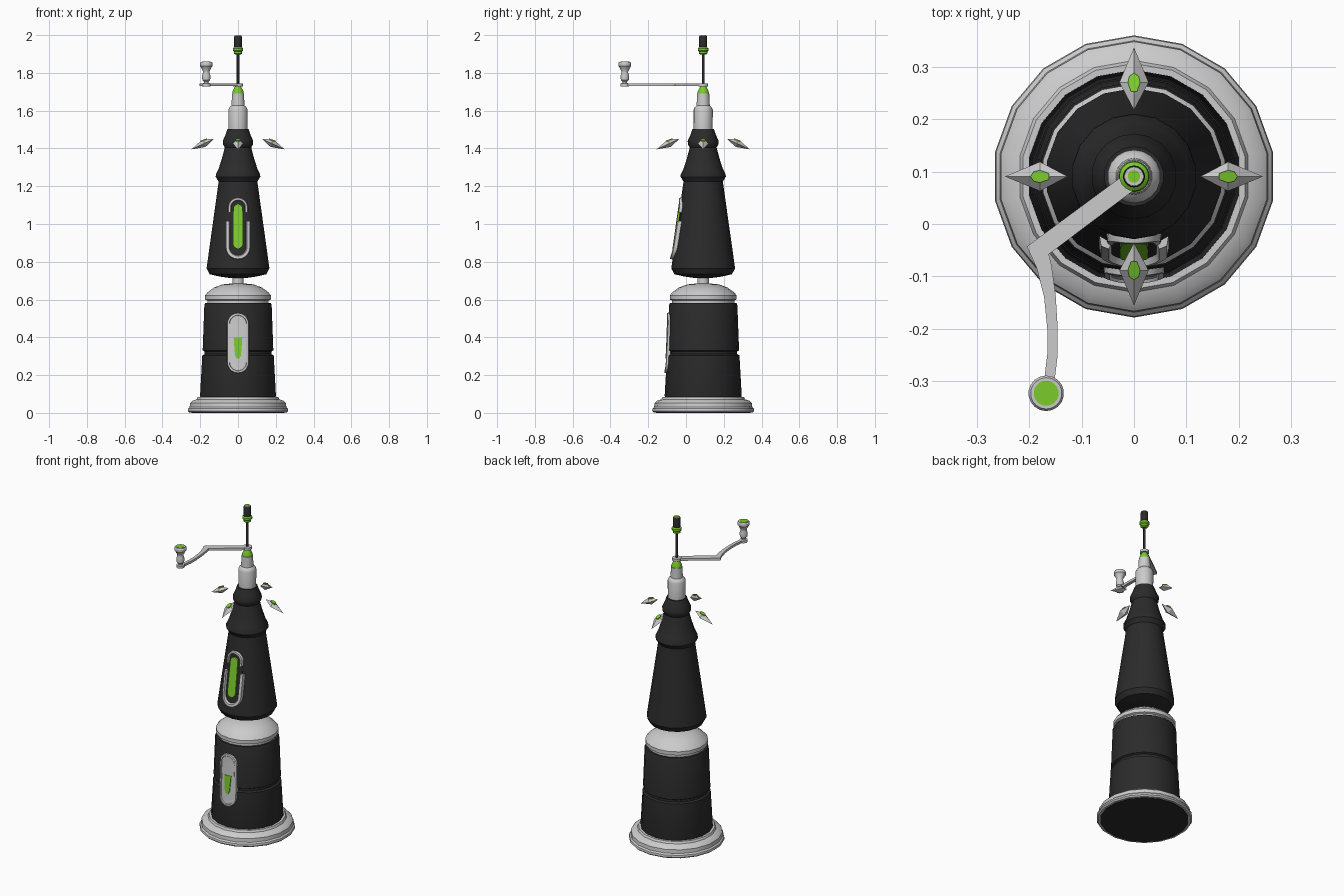
import bpy, bmesh, math

if "Cube" in bpy.data.objects:
    bpy.data.objects.remove(bpy.data.objects["Cube"])

YC = 0.091          # the tower axis sits behind the origin
SIDES = 18


def material(name, r, g, b):
    m = bpy.data.materials.new(name)
    m.diffuse_color = (r, g, b, 1)
    m.use_nodes = True
    m.node_tree.nodes["Principled BSDF"].inputs["Base Color"].default_value = m.diffuse_color
    return m


BLACK = material("matte_black", 0.024, 0.024, 0.024)
GREY = material("light_grey", 0.6, 0.6, 0.6)
GREEN = material("bright_green", 0.2, 0.6, 0.025)


def finish(name, bm, mat, angle=30, face_front=False):
    bmesh.ops.remove_doubles(bm, verts=bm.verts, dist=1e-5)
    bmesh.ops.recalc_face_normals(bm, faces=bm.faces)
    if face_front:
        bm.normal_update()
        if sum(f.normal.y * f.calc_area() for f in bm.faces) > 0:
            bmesh.ops.reverse_faces(bm, faces=bm.faces)
    me = bpy.data.meshes.new(name)
    bm.to_mesh(me)
    bm.free()
    me.materials.append(mat)
    ob = bpy.data.objects.new(name, me)
    bpy.context.collection.objects.link(ob)
    if angle:
        bpy.ops.object.select_all(action='DESELECT')
        ob.select_set(True)
        bpy.context.view_layer.objects.active = ob
        bpy.ops.object.shade_smooth_by_angle(angle=math.radians(angle))
    return ob


def lathe(name, profile, mat, x=0, y=YC, n=SIDES):
    """Turn (radius, z) points around a vertical axis, capping both ends."""
    bm = bmesh.new()
    rings = [[bm.verts.new((x + r * math.sin(2 * math.pi * i / n),
                            y + r * math.cos(2 * math.pi * i / n), z))
              for i in range(n)] for r, z in profile]
    for a, b in zip(rings, rings[1:]):
        for i in range(n):
            j = (i + 1) % n
            bm.faces.new((a[i], a[j], b[j], b[i]))
    bm.faces.new(rings[0])
    bm.faces.new(rings[-1])
    return finish(name, bm, mat)


def lower_radius(z):
    return 0.203 - 0.046 * (z - 0.08)


def upper_radius(z):
    return 0.168 - 0.142 * (z - 0.77)


def wrap(name, curves, radius, mat, closed):
    """Loft (curve, height) pairs of (u, z) points wrapped on the tower front."""
    bm = bmesh.new()
    rows = [[bm.verts.new((u, YC - math.sqrt((radius(z) + d) ** 2 - u * u), z))
             for u, z in c] for c, d in curves]
    n = len(rows[0])
    for a, b in zip(rows, rows[1:]):
        for i in range(n if closed else n - 1):
            j = (i + 1) % n
            bm.faces.new((a[i], a[j], b[j], b[i]))
    if not closed:
        for k in (0, -1):
            bm.faces.new([r[k] for r in rows])
    return finish(name, bm, mat, 30, True)


def arc(w, zc, a0, a1, n=10):
    return [(w * math.sin(a), zc + w * math.cos(a))
            for a in (a0 + (a1 - a0) * i / n for i in range(n + 1))]


def capsule(wt, wb, z0, z1):
    h = math.pi / 2
    return arc(wt, z1 - wt, -h, h) + arc(wb, z0 + wb, h, 3 * h)


def plate(name, curve, d, radius, mat):
    mid = [(0, z) for u, z in curve]
    return wrap(name, [(curve, -0.006), (curve, d), (mid, d)], radius, mat, True)


# Lower tower
lathe("base_underside", [(0.25, 0.0), (0.25, 0.01)], BLACK)
lathe("base_flange", [(0.262, 0.002), (0.27, 0.01), (0.268, 0.022), (0.26, 0.03), (0.258, 0.052),
                      (0.245, 0.064), (0.222, 0.072), (0.216, 0.084), (0.19, 0.084)], GREY)
lathe("lower_body", [(0.2, 0.075), (0.204, 0.09), (0.192, 0.305), (0.18, 0.311), (0.18, 0.325),
                     (0.19, 0.331), (0.181, 0.57), (0.176, 0.582), (0.15, 0.584)], BLACK)
lathe("shoulder_dome", [(0.165, 0.575), (0.165, 0.595), (0.177, 0.6), (0.177, 0.622), (0.165, 0.637),
                        (0.13, 0.663), (0.085, 0.68), (0.035, 0.685)], GREY)
lathe("neck", [(0.03, 0.68), (0.03, 0.73)], GREY)

# Upper tower
lathe("upper_body", [(0.05, 0.715), (0.1, 0.722), (0.152, 0.734), (0.169, 0.765), (0.104, 1.225),
                     (0.12, 1.25), (0.119, 1.262), (0.105, 1.29), (0.087, 1.345), (0.071, 1.405),
                     (0.081, 1.422), (0.082, 1.44), (0.066, 1.475), (0.057, 1.502), (0.04, 1.502)], BLACK)
lathe("collar", [(0.05, 1.495), (0.051, 1.605), (0.046, 1.617), (0.035, 1.627), (0.032, 1.69),
                 (0.025, 1.692)], GREY)
lathe("green_cone", [(0.03, 1.688), (0.029, 1.702), (0.014, 1.732)], GREEN)
lathe("antenna_rod", [(0.007, 1.73), (0.007, 1.91)], BLACK)
lathe("antenna_ring", [(0.014, 1.897), (0.022, 1.902), (0.022, 1.912), (0.028, 1.918),
                       (0.028, 1.93), (0.018, 1.938)], GREEN)
lathe("antenna_cap", [(0.021, 1.936), (0.021, 1.992), (0.019, 1.996)], BLACK)
lathe("antenna_cap_top", [(0.019, 1.994), (0.018, 1.998)], GREY)
lathe("antenna_light", [(0.012, 1.996), (0.012, 2.0)], GREEN)

# Upper window: split frame around a green light
H = math.pi / 2


def top_arc(w):
    return [(-w, 1.06)] + arc(w, 1.088, -H, H) + [(w, 1.06)]


def bottom_arc(w):
    return [(w, 1.015)] + arc(w, 0.878, H, 3 * H) + [(-w, 1.015)]


wrap("window_frame_top", [(top_arc(w), d) for w, d in
     ((0.054, -0.01), (0.05, 0.012), (0.04, 0.012), (0.034, -0.01))], upper_radius, GREY, False)
wrap("window_frame_bottom", [(bottom_arc(w), d) for w, d in
     ((0.068, -0.01), (0.063, 0.014), (0.048, 0.014), (0.04, -0.01))], upper_radius, GREY, False)
plate("window_backing", capsule(0.05, 0.055, 0.83, 1.13), 0.002, upper_radius, BLACK)
plate("window_light", capsule(0.025, 0.027, 0.87, 1.105), 0.009, upper_radius, GREEN)

# Lower window: rimmed grey plate with cover and tapered light
wrap("lower_rim", [(capsule(w, w, 0.37 - h, 0.37 + h), d) for w, h, d in
     ((0.058, 0.16, -0.01), (0.056, 0.158, 0.008), (0.046, 0.148, 0.009), (0.042, 0.144, -0.002))],
     lower_radius, GREY, True)
plate("lower_plate", capsule(0.046, 0.046, 0.222, 0.518), 0.003, lower_radius, GREY)
plate("lower_cover", [(-0.043, 0.4)] + arc(0.043, 0.472, -H, H) + [(0.043, 0.4)], 0.007,
      lower_radius, GREY)
plate("lower_light", [(-0.023, 0.398), (0.023, 0.398), (0.016, 0.305), (0.008, 0.288),
                      (-0.008, 0.288), (-0.016, 0.305)], 0.006, lower_radius, GREEN)

# Four floating spikes, each with a green gem on top
for k, side in enumerate(("right", "back", "left", "front")):
    ca, sa = round(math.cos(k * H)), round(math.sin(k * H))

    def place(r, t, z):
        return (r * ca - t * sa, YC + r * sa + t * ca, z)

    bm = bmesh.new()
    rim = [bm.verts.new(place(*p)) for p in
           ((0.127, 0, 1.45), (0.18, 0.028, 1.426), (0.247, 0, 1.395), (0.18, -0.028, 1.426))]
    top = [bm.verts.new(place(*p)) for p in
           ((0.16, 0, 1.449), (0.18, 0.011, 1.444), (0.2, 0, 1.437), (0.18, -0.011, 1.444))]
    low = bm.verts.new(place(0.172, 0, 1.408))
    for i in range(4):
        j = (i + 1) % 4
        bm.faces.new((rim[i], rim[j], top[j], top[i]))
        bm.faces.new((rim[j], rim[i], low))
    bm.faces.new(top)
    finish("spike_" + side, bm, GREY, 0)

    bm = bmesh.new()
    gem = [(0.163, 0.006), (0.18, 0.012), (0.192, 0.009), (0.198, 0),
           (0.192, -0.009), (0.18, -0.012), (0.163, -0.006)]
    up = [bm.verts.new(place(r, t, 1.5125 - 0.36 * r)) for r, t in gem]
    dn = [bm.verts.new(place(r, t, 1.505 - 0.36 * r)) for r, t in gem]
    bm.faces.new(up)
    bm.faces.new(dn)
    for i in range(7):
        bm.faces.new((up[i], up[i - 1], dn[i - 1], dn[i]))
    finish("spike_gem_" + side, bm, GREEN, 0)

# Crank arm: flat strip through left and right edge points
edges = [((-0.022, 0.092), (0.004, 0.068)), ((-0.205, -0.043), (-0.163, -0.058)),
         ((-0.186, -0.085), (-0.158, -0.078)), ((-0.172, -0.14), (-0.15, -0.135)),
         ((-0.166, -0.2), (-0.146, -0.2)), ((-0.166, -0.25), (-0.146, -0.25)),
         ((-0.172, -0.3), (-0.152, -0.3)), ((-0.178, -0.325), (-0.158, -0.325))]
bm = bmesh.new()
rows = [[bm.verts.new((p[0], p[1], z)) for p, z in ((l, 1.73), (r, 1.73), (r, 1.744), (l, 1.744))]
        for l, r in edges]
for a, b in zip(rows, rows[1:]):
    for i in range(4):
        j = (i + 1) % 4
        bm.faces.new((a[i], a[j], b[j], b[i]))
bm.faces.new(rows[0])
bm.faces.new(rows[-1])
finish("crank_arm", bm, GREY, 30)
lathe("crank_hub", [(0.026, 1.729), (0.026, 1.745)], GREY)

# Crank knob
KX, KY = -0.168, -0.324
lathe("knob_foot", [(0.022, 1.729), (0.022, 1.744), (0.012, 1.746), (0.012, 1.76)], GREY, KX, KY)
lathe("knob", [(0.014, 1.755), (0.021, 1.762), (0.023, 1.785), (0.018, 1.8), (0.018, 1.808),
               (0.029, 1.83), (0.034, 1.836), (0.034, 1.851), (0.03, 1.857)], GREY, KX, KY)
lathe("knob_top", [(0.024, 1.855), (0.024, 1.859)], GREEN, KX, KY)
